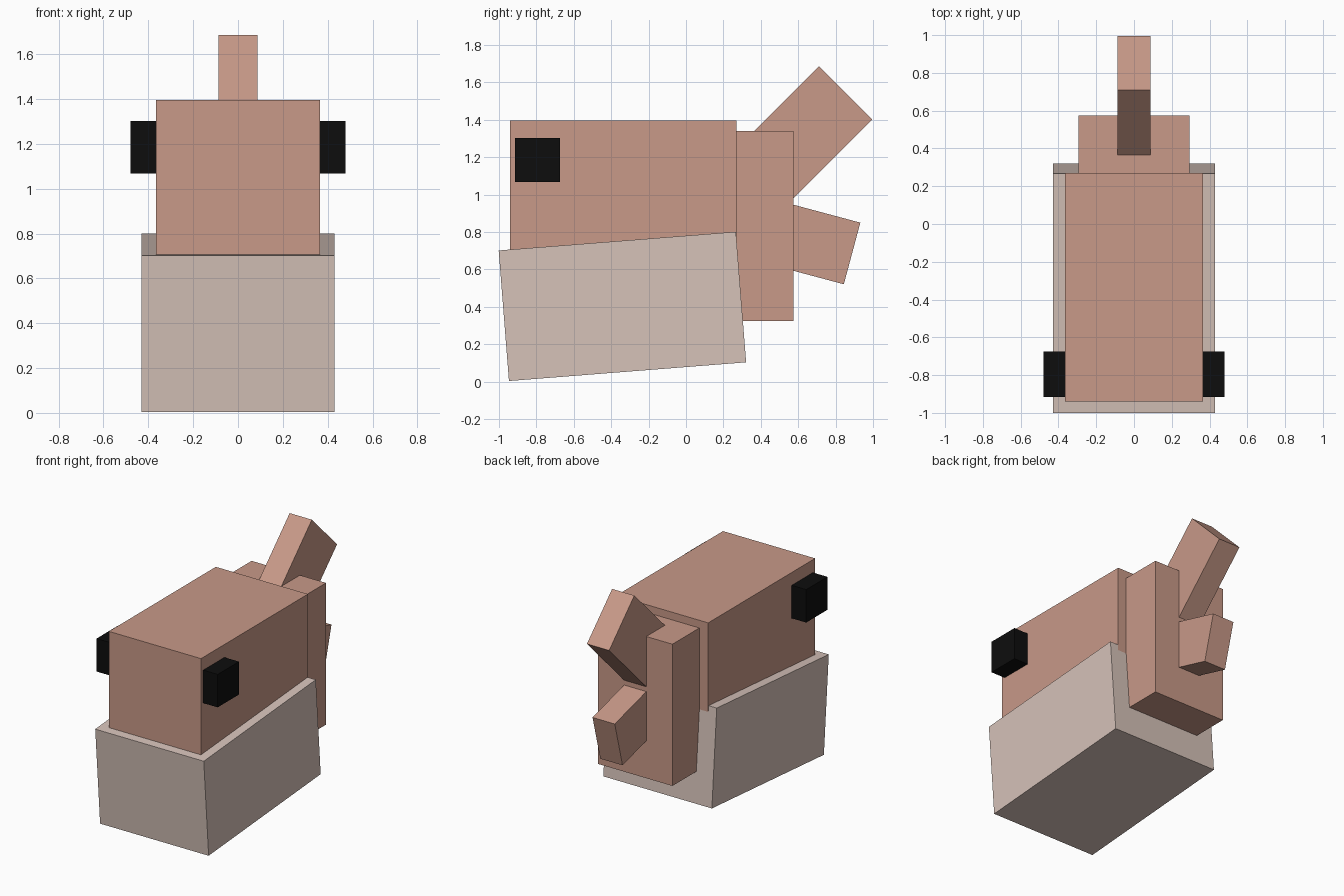
import bpy
import math

cube = bpy.data.objects.get("Cube")
if cube:
    bpy.data.objects.remove(cube, do_unlink=True)


def material(name, rgb):
    mat = bpy.data.materials.new(name)
    mat.use_nodes = True
    colour = (*rgb, 1.0)
    mat.diffuse_color = colour
    mat.node_tree.nodes["Principled BSDF"].inputs["Base Color"].default_value = colour
    return mat


def box(name, centre, size, mat, tilt=0.0):
    """Box with its sizes applied, tilted in degrees about the x axis."""
    bpy.ops.mesh.primitive_cube_add(size=1, location=centre)
    obj = bpy.context.object
    obj.name = name
    for vert in obj.data.vertices:
        vert.co = [c * s for c, s in zip(vert.co, size)]
    obj.rotation_euler.x = math.radians(tilt)
    obj.data.materials.append(mat)
    return obj


def fin(name, end, length, height, tilt, mat):
    """Fin that reaches back from inside the body to the middle of its end face."""
    a = math.radians(tilt)
    y = end[0] - math.cos(a) * length / 2
    z = end[1] - math.sin(a) * length / 2
    return box(name, (0, y, z), (0.176, length, height), mat, tilt)


salmon = material("salmon", (0.578, 0.319, 0.246))
pale = material("pale beige", (0.67, 0.54, 0.485))
black = material("black", (0.004, 0.004, 0.004))

# Head and tilted jaw
box("upper_head", (0, -0.335, 1.045), (0.73, 1.21, 0.70), salmon)
box("lower_jaw", (0, -0.34, 0.402), (0.86, 1.272, 0.70), pale, 4.5)

# Rear body with its two fins
box("rear_body", (0, 0.4225, 0.8325), (0.59, 0.305, 1.015), salmon)
fin("upper_fin", (0.853, 1.543), 0.70, 0.403, 45, salmon)
fin("lower_fin", (0.888, 0.685), 0.50, 0.341, -15, salmon)

# Eyes on both sides of the head
for side, sign in (("left", 1), ("right", -1)):
    box(side + "_eye", (sign * 0.415, -0.795, 1.185), (0.13, 0.24, 0.236), black)
